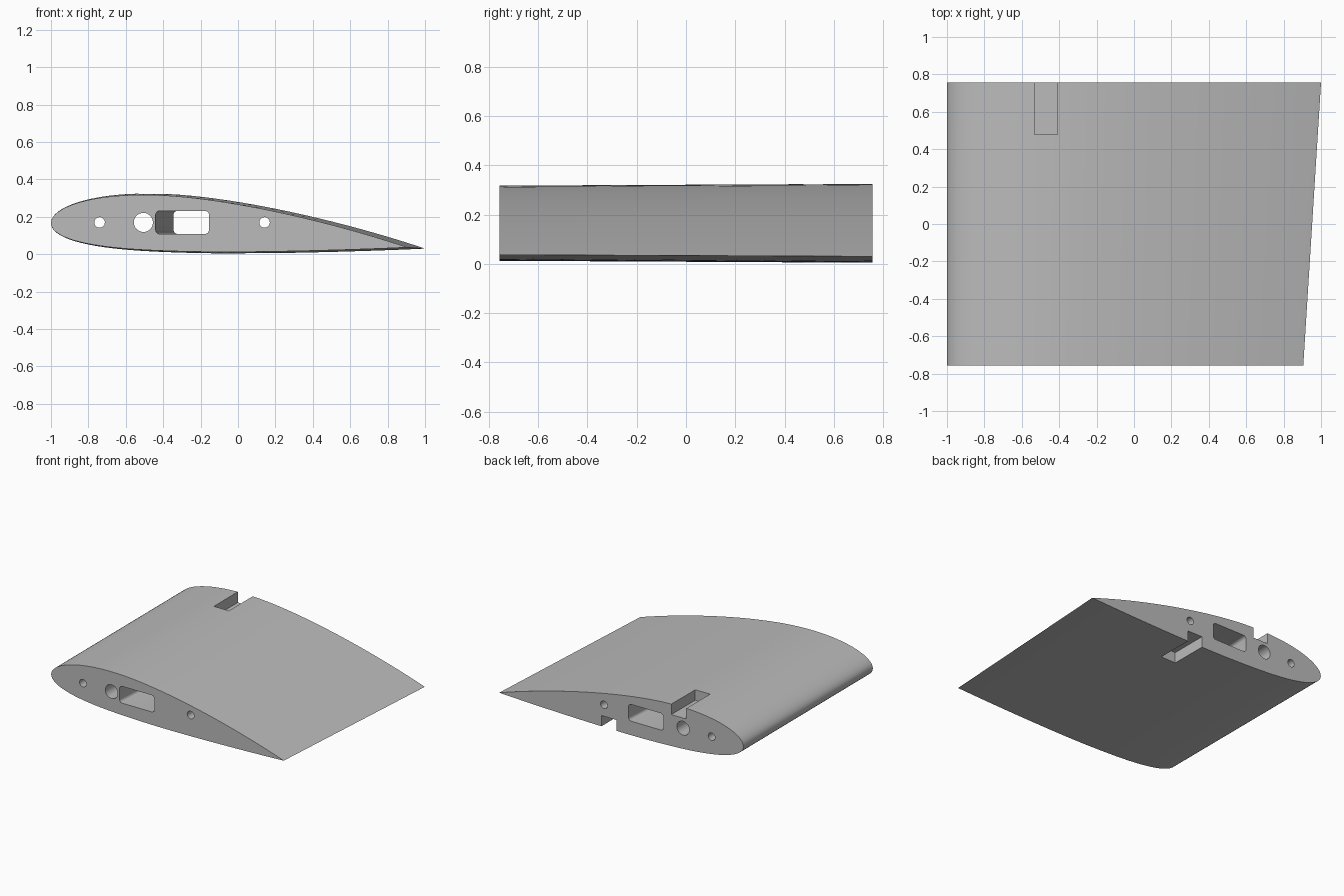
import bpy, bmesh
from math import sin, cos, pi, atan2

cube = bpy.data.objects.get("Cube")
if cube:
    bpy.data.objects.remove(cube, do_unlink=True)

grey = bpy.data.materials.new("plain grey")
grey.use_nodes = True
GREY = (0.5, 0.5, 0.5, 1)
grey.diffuse_color = GREY
grey.node_tree.nodes["Principled BSDF"].inputs["Base Color"].default_value = GREY

HALF_SPAN = 0.757
NOSE_Z = 0.17
TAIL_Z = 0.03


def loft(name, front, back, y0, y1):
    """Closed solid between two matching xz outlines."""
    bm = bmesh.new()
    a = [bm.verts.new((x, y0, z)) for x, z in front]
    b = [bm.verts.new((x, y1, z)) for x, z in back]
    n = len(a)
    bm.faces.new(a)
    bm.faces.new(b[::-1])
    for i in range(n):
        j = (i + 1) % n
        bm.faces.new((a[i], b[i], b[j], a[j]))
    bmesh.ops.recalc_face_normals(bm, faces=bm.faces)
    mesh = bpy.data.meshes.new(name)
    bm.to_mesh(mesh)
    bm.free()
    mesh.materials.append(grey)
    obj = bpy.data.objects.new(name, mesh)
    bpy.context.collection.objects.link(obj)
    return obj


def airfoil(width, thick=0.155, camber=0.021, peak=0.4, steps=48):
    """Cambered section, nose at x = -1, pitched so the tail droops."""
    pitch = atan2(NOSE_Z - TAIL_Z, 2)
    chord = width / cos(pitch)

    def point(t, side):
        half = 5 * thick * (0.2969 * t ** 0.5 - 0.126 * t - 0.3516 * t ** 2
                            + 0.2843 * t ** 3 - 0.1036 * t ** 4)
        if t < peak:
            mid = camber * (2 * peak * t - t * t) / peak ** 2
        else:
            mid = camber * (1 - 2 * peak + 2 * peak * t - t * t) / (1 - peak) ** 2
        h = mid + side * half
        return (-1 + chord * (t * cos(pitch) + h * sin(pitch)),
                NOSE_Z + chord * (h * cos(pitch) - t * sin(pitch)))

    ts = [(1 - cos(pi * i / steps)) / 2 for i in range(steps + 1)]
    return [point(t, 1) for t in ts[::-1]] + [point(t, -1) for t in ts[1:-1]]


def circle(cx, r, n=32):
    return [(cx + r * cos(2 * pi * i / n), NOSE_Z + r * sin(2 * pi * i / n))
            for i in range(n)]


def rounded(x0, x1, z0, z1, r=0.022, n=6):
    pts = []
    corners = ((x1 - r, z1 - r), (x0 + r, z1 - r), (x0 + r, z0 + r), (x1 - r, z0 + r))
    for k, (cx, cz) in enumerate(corners):
        for i in range(n + 1):
            a = (k + i / n) * pi / 2
            pts.append((cx + r * cos(a), cz + r * sin(a)))
    return pts


def box(x0, x1, z0, z1):
    return [(x0, z0), (x1, z0), (x1, z1), (x0, z1)]


# Tapered wing panel
wing = loft("wing_panel", airfoil(1.905), airfoil(2), -HALF_SPAN, HALF_SPAN)

# Spar holes through the full span
cutters = []
for name, x, r in (("front_pin_hole", -0.74, 0.028),
                   ("spar_hole", -0.506, 0.051),
                   ("rear_pin_hole", 0.142, 0.028)):
    cutters.append(loft(name, circle(x, r), circle(x, r), -0.8, 0.8))

# Slanted rectangular duct
cutters.append(loft("duct", rounded(-0.443, -0.158, 0.108, 0.232),
                    rounded(-0.342, -0.057, 0.108, 0.232), -0.8, 0.8))

# Notches at the wide end, one on each skin
for name, rect in (("upper_notch", box(-0.532, -0.41, 0.245, 0.5)),
                   ("lower_notch", box(0.04, 0.162, -0.2, 0.085))):
    cutters.append(loft(name, rect, rect, 0.478, 0.9))

bpy.ops.object.select_all(action="DESELECT")
wing.select_set(True)
bpy.context.view_layer.objects.active = wing
for cutter in cutters:
    cutter.hide_render = True
    mod = wing.modifiers.new(cutter.name, "BOOLEAN")
    mod.operation = "DIFFERENCE"
    mod.solver = "EXACT"
    mod.object = cutter
    bpy.ops.object.modifier_apply(modifier=mod.name)
for cutter in cutters:
    bpy.data.objects.remove(cutter, do_unlink=True)

bpy.ops.object.shade_smooth_by_angle(angle=pi / 6)
